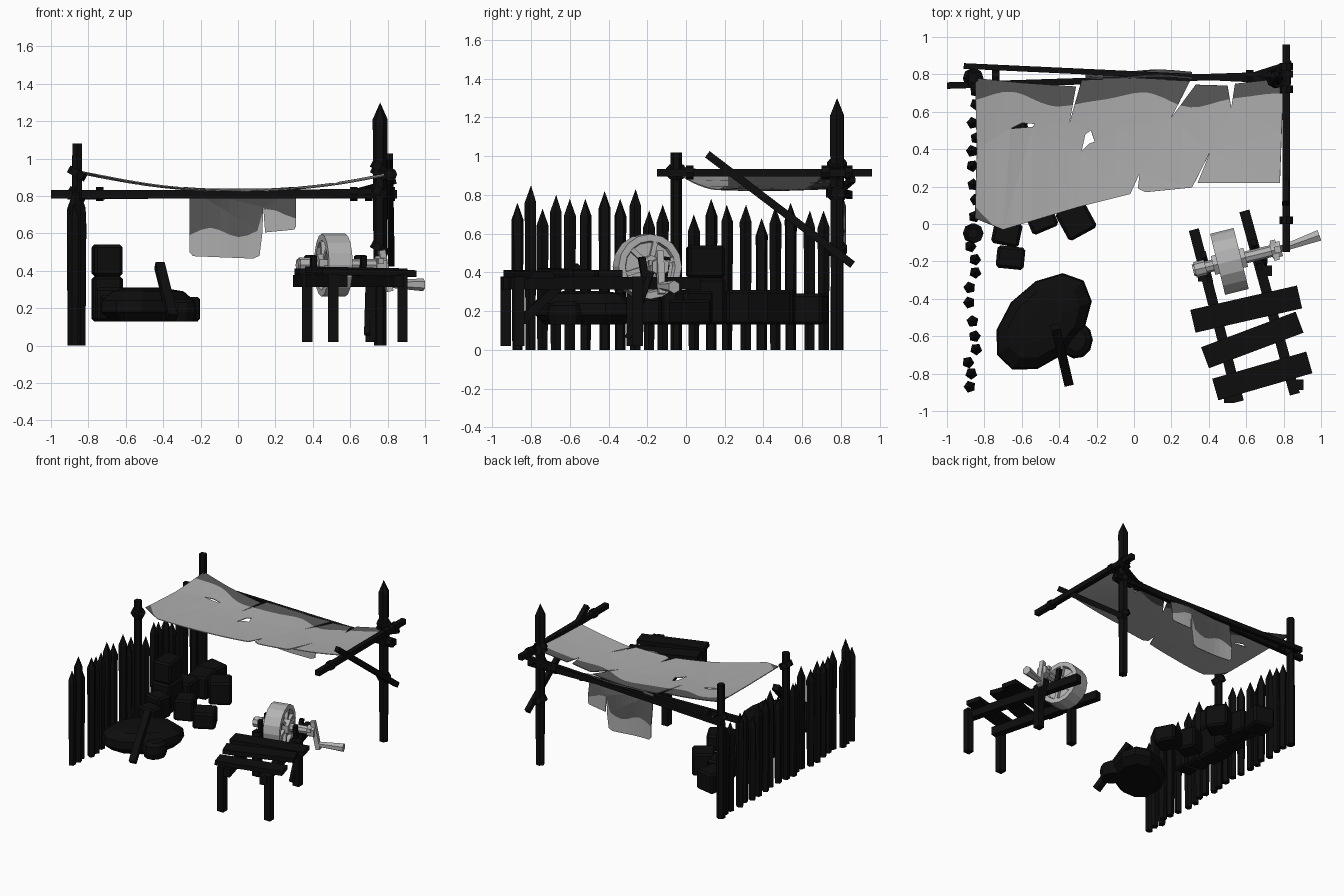
import bpy, bmesh, math, random
from mathutils import Vector, Matrix, Euler

random.seed(4)
if "Cube" in bpy.data.objects:
    bpy.data.objects.remove(bpy.data.objects["Cube"])


def material(name, v):
    m = bpy.data.materials.new(name)
    m.use_nodes = True
    m.diffuse_color = (v, v, v, 1)
    m.node_tree.nodes["Principled BSDF"].inputs["Base Color"].default_value = (v, v, v, 1)
    return m


WOOD = material("charred wood", 0.004)
CLOTH = material("pale cloth", 0.42)
STAIN = material("stained cloth", 0.1)
STONE = material("pale stone", 0.45)


def finish(name, bm, *mats):
    me = bpy.data.meshes.new(name)
    bm.to_mesh(me)
    bm.free()
    for m in mats:
        me.materials.append(m)
    ob = bpy.data.objects.new(name, me)
    bpy.context.collection.objects.link(ob)
    return ob


def along(a, b):
    a, b = Vector(a), Vector(b)
    return Matrix.Translation((a + b) / 2) @ (b - a).to_track_quat("Z", "Y").to_matrix().to_4x4(), (b - a).length


def beam(name, a, b, w, h, mat=WOOD):
    """Square-cut timber from a to b."""
    mx, length = along(a, b)
    bm = bmesh.new()
    bmesh.ops.create_cube(bm, size=1, matrix=mx @ Matrix.Diagonal((w, h, length, 1)))
    return finish(name, bm, mat)


def pole(name, a, b, r, r2=None, sides=6, mat=WOOD):
    """Faceted round pole from a to b."""
    mx, length = along(a, b)
    bm = bmesh.new()
    bmesh.ops.create_cone(bm, cap_ends=True, segments=sides, radius1=r, radius2=r if r2 is None else r2,
                          depth=length, matrix=mx)
    return finish(name, bm, mat)


def stake(name, x, y, height, r, tip, sides=5):
    """Upright post with a sharpened top."""
    bm = bmesh.new()
    spin = random.uniform(0, 6)
    rings = []
    for z, k in ((0, 0.85), (height - tip, 1)):
        rings.append([bm.verts.new((x + r * k * math.cos(spin + math.tau * i / sides),
                                    y + r * k * math.sin(spin + math.tau * i / sides), z)) for i in range(sides)])
    top = bm.verts.new((x, y, height))
    bm.faces.new(rings[0][::-1])
    for i in range(sides):
        j = (i + 1) % sides
        bm.faces.new((rings[0][i], rings[0][j], rings[1][j], rings[1][i]))
        bm.faces.new((rings[1][i], rings[1][j], top))
    return finish(name, bm, WOOD)


def cloth(name, loops, wave, place, corner=None):
    """Torn sheet: outline and holes filled, cut along a wavy stain, then placed by a function."""
    bm = bmesh.new()
    edges = []
    for loop in loops:
        vs = [bm.verts.new((x, y, 0)) for x, y in loop]
        edges += [bm.edges.new((vs[i - 1], vs[i])) for i in range(len(vs))]
    bmesh.ops.triangle_fill(bm, use_beauty=True, edges=edges, normal=(0, 0, 1))

    def cut(co, no):
        bmesh.ops.bisect_plane(bm, geom=bm.verts[:] + bm.edges[:] + bm.faces[:], dist=1e-5,
                               plane_co=co, plane_no=no)
    for i in range(-16, 17):
        cut((i * 0.05 + 0.003, 0, 0), (1, 0, 0))
    for v in bm.verts:
        v.co.y -= wave(v.co.x)
    cut((0, 0, 0), (0, 1, 0))
    for f in bm.faces:
        f.material_index = int(f.calc_center_median().y > 0)
    for v in bm.verts:
        v.co.y += wave(v.co.x)
    if corner:
        cut(corner, (1, 1, 0))
        for f in bm.faces:
            if (f.calc_center_median() - Vector(corner)).dot((1, 1, 0)) < 0:
                f.material_index = 1
    for v in bm.verts:
        v.co = place(v.co.x, v.co.y)
    ob = finish(name, bm, CLOTH, STAIN)
    mod = ob.modifiers.new("thickness", "SOLIDIFY")
    mod.thickness = 0.006
    mod.offset = 0


# Palisade: y position and height of each stake
FENCE = [(-.87, .76), (-.8, .85), (-.74, .73), (-.67, .8), (-.6, .78), (-.52, .78), (-.42, .82), (-.34, .78),
         (-.26, .83), (-.19, .72), (-.12, .75), (.04, .7), (.13, .78), (.21, .75), (.31, .75), (.39, .68),
         (.46, .74), (.54, .76), (.64, .72), (.71, .72)]
for i, (y, h) in enumerate(FENCE):
    stake(f"fence_stake_{i}", -0.865 + random.uniform(-0.025, 0.025), y, h, 0.033, 0.09)

# Shelter posts and poles
pole("back_right_post", (-.86, .78, 0), (-.86, .78, 1.08), .034, .03)
pole("front_right_post", (-.86, -.05, 0), (-.86, -.05, 1.02), .03, .03)
stake("back_left_post", .76, .78, 1.3, .04, .09, 6)
beam("back_pole", (-1, .74, .81), (.85, .8, .81), .035, .045)
beam("upper_back_pole", (-.91, .845, .8), (.8, .765, .82), .03, .04)
beam("side_pole", (.815, -.15, .915), (.815, .96, .915), .04, .04)
beam("side_brace", (.81, .11, 1.01), (.82, .86, .44), .035, .04)

# Rope lashings at the joints
for i, (x, y, z) in enumerate([(.76, .78, .82), (.76, .78, .92), (.76, .78, .95), (.76, .78, .52),
                               (-.86, .78, .81), (-.86, -.05, .92)]):
    pole(f"post_lashing_{i}", (x - .01, y, z - .018), (x + .01, y, z + .018), .052, sides=8)
for i, (y, z) in enumerate([(.02, .915), (.72, .915), (.84, .915)]):
    pole(f"pole_lashing_{i}", (.815, y - .02, z), (.815, y + .02, z), .036, sides=8)
for i, x in enumerate((-.74, .62, .7, .82)):
    pole(f"back_lashing_{i}", (x - .02, .785, .81), (x + .02, .785, .81), .038, sides=8)
beam("joint_peg", (.62, .79, .82), (.84, .86, .88), .03, .03)

# Torn awning with two holes
awning = [(-.85, .78), (-.6, .755), (-.31, .735), (-.345, .54), (-.28, .77), (.0, .78), (.3, .765), (.2, .57),
          (.33, .745), (.5, .74), (.52, .62), (.54, .75), (.8, .78), (.79, .5), (.78, .22), (.34, .22), (.41, .39),
          (.31, .195), (.06, .17), (.02, .19), (.03, .27), (-.02, .16), (-.3, .09), (-.7, -.03), (-.85, .03), (-.84, .4)]
slit = [(-.66, .51), (-.6, .54), (-.53, .535), (-.54, .52)]
hole = [(-.28, .39), (-.26, .48), (-.23, .5), (-.21, .44), (-.24, .43)]
cloth("awning", [awning, slit, hole], lambda x: .665 + .035 * math.cos(9 * x) + .01 * math.sin(17 * x),
      lambda x, y: (x, y, .835 + .095 * (x / .83) ** 2 - .012 * math.sin(math.pi * y / .8)), (-.78, .02, 0))

# Rag hung over the back pole
rag = [(-.26, .84), (-.26, .5), (-.24, .478), (.08, .465), (.115, .48), (.13, .6), (.135, .74),
       (.145, .605), (.3, .62), (.31, .64), (.31, .84)]
cloth("hanging_rag", [rag], lambda x: .605 + .025 * math.cos(20 * x + 3) + (.1 if x > .125 else 0),
      lambda x, z: (x, .815 - .03 * max(0, z - .74) / .1 + .008 * math.sin(12 * x), z))

# Workbench: rails, planks and legs
for i, (a, b) in enumerate([((.32, -.03), (.56, -.95)), ((.59, .07), (.86, -.91))]):
    beam(f"bench_rail_{i}", (*a, .345), (*b, .345), .055, .065)
for i, (a, b, w) in enumerate([((.315, -.52), (.885, -.39), .125), ((.38, -.715), (.885, -.525), .12),
                               ((.435, -.885), (.937, -.74), .12)]):
    beam(f"bench_plank_{i}", (*a, .395 + .01 * (i == 1)), (*b, .395 - .01 * (i == 2)), w, .035)
for i, (x, y) in enumerate([(.51, -.93), (.88, -.86), (.37, -.28), (.71, -.25)]):
    beam(f"bench_leg_{i}", (x, y, .02), (x, y, .38), .055, .055)
beam("bench_prop", (.69, -.3, .06), (.7, -.18, .4), .03, .03)

# Grindstone, built along its axle
C = Vector((.51, -.2, .43))
U = Vector((.97, .24, 0)).normalized()
V = Vector((-U.y, U.x, 0))


def at(s, side=0, up=0):
    return C + U * s + V * side + Vector((0, 0, up))


mx, width = along(at(-.065), at(.065))
bm = bmesh.new()
bmesh.ops.create_cone(bm, cap_ends=True, segments=16, radius1=.168, radius2=.168, depth=width, matrix=mx)
caps = [f for f in bm.faces if len(f.verts) > 4]
bmesh.ops.inset_individual(bm, faces=caps, thickness=.035)
bmesh.ops.inset_individual(bm, faces=caps, thickness=.008, depth=-.025)
finish("grindstone", bm, STONE)
pole("axle", at(-.2), at(.27), .032, sides=8, mat=STONE)
for s in (-.065, .065):
    pole(f"hub_{'outer' if s > 0 else 'inner'}", at(s - .025), at(s + .025), .06, sides=6, mat=STONE)
    for k in range(3):
        t = k * math.pi / 3 + .3
        d = (.13 * math.cos(t), .13 * math.sin(t))
        beam(f"wheel_spoke_{k}", at(s * .8, *d), at(s * .8, -d[0], -d[1]), .025, .025, STONE)
pole("axle_collar", at(-.19), at(-.13), .042, sides=8, mat=STONE)

# Crank and handle
pole("crank_hub", at(.23), at(.285), .048, sides=6, mat=STONE)
beam("crank_arm", at(.265, 0, .08), at(.31, 0, -.14), .035, .035, STONE)
beam("crank_cross", at(.25, -.055, .02), at(.25, .055, .02), .03, .03, STONE)
pole("crank_handle", at(.3, .0, -.1), at(.5, .02, -.105), .02, .034, 6, STONE)

# Axle brackets standing on the rails
for i, s in enumerate((-.125, .15)):
    for side in (-.045, .045):
        beam(f"axle_bracket_{i}", at(s, side, -.08), at(s, side * 1.5, .05), .03, .035)

# Heap of blocks by the fence: centre, size, turn
BLOCKS = [((-.7, .1, .25), (.16, .2, .24), .05), ((-.7, .1, .455), (.15, .19, .17), .1),
          ((-.68, -.05, .22), (.15, .13, .18), -.2), ((-.66, -.18, .2), (.15, .12, .14), -.1),
          ((-.5, .04, .22), (.15, .16, .17), .4), ((-.31, .02, .195), (.17, .17, .13), .5),
          ((-.46, .43, .22), (.17, .17, .18), .6), ((-.64, .45, .22), (.17, .2, .18), .2),
          ((-.68, .63, .21), (.17, .18, .16), -.2), ((-.68, .28, .22), (.18, .16, .18), .1)]
for i, (c, size, turn) in enumerate(BLOCKS):
    bm = bmesh.new()
    bmesh.ops.create_cube(bm, size=1, matrix=Matrix.Translation(c) @ Euler((0, 0, turn)).to_matrix().to_4x4()
                          @ Matrix.Diagonal((*size, 1)))
    bmesh.ops.bevel(bm, geom=bm.edges[:], offset=.015, segments=1, affect="EDGES")
    finish(f"heap_block_{i}", bm, WOOD)


def mound(name, c, size, turn, levels):
    """Lumpy sack made of stacked rings."""
    bm = bmesh.new()
    rings = [[bm.verts.new(Matrix.Rotation(turn, 3, "Z") @ Vector((size[0] * k * math.cos(t), size[1] * k * math.sin(t), 0))
                           + Vector((*c, z))) for t in [math.tau * i / 11 for i in range(11)]] for z, k in levels]
    for lo, hi in zip(rings, rings[1:]):
        for i in range(11):
            bm.faces.new((lo[i - 1], lo[i], hi[i], hi[i - 1]))
    bm.faces.new(rings[0][::-1])
    bm.faces.new(rings[-1])
    finish(name, bm, WOOD)


# Sack, its bundled end and a leaning stick
mound("sack", (-.485, -.525), (.31, .2), .8, [(.13, .8), (.18, 1), (.24, .97), (.29, .75), (.305, .4)])
mound("sack_bundle", (-.31, -.62), (.09, .1), 0, [(.13, .85), (.18, 1), (.23, .9), (.25, .6)])
beam("leaning_stick", (-.42, -.55, .43), (-.35, -.85, .15), .05, .045)
